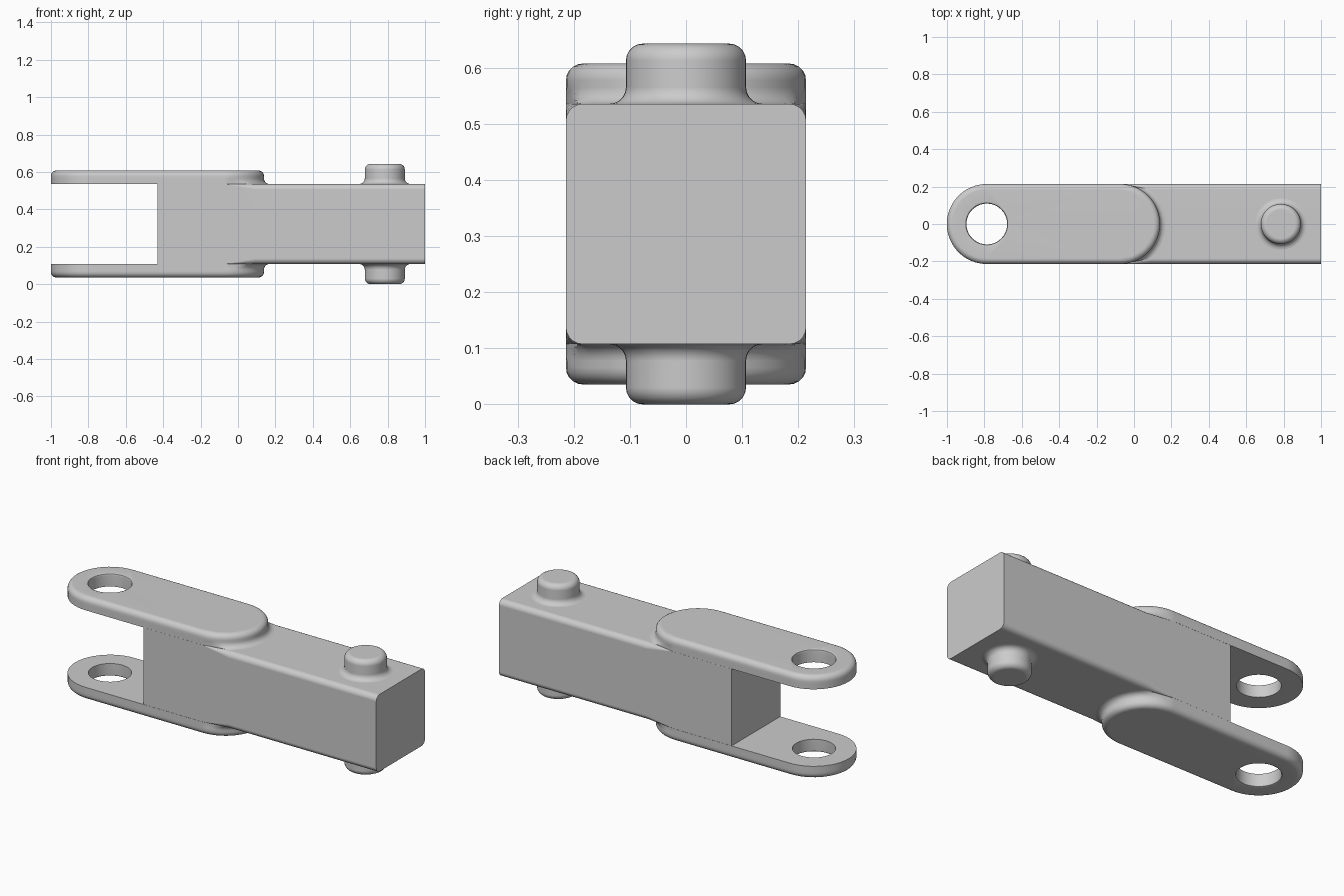
import bpy
import bmesh
from math import sin, cos, pi

if "Cube" in bpy.data.objects:
    bpy.data.objects.remove(bpy.data.objects["Cube"], do_unlink=True)

MID = 0.3215     # height of the symmetry plane
HALF = 0.214     # half width and half height of the arm
EDGE = 0.03      # radius of rounded edges and fillets
LEFT_X, RIGHT_X = -0.787, -0.075   # centres of the plate's round ends
PIN_X = 0.785

steel = bpy.data.materials.new("plain_grey")
steel.use_nodes = True
grey = (0.6, 0.6, 0.6, 1)
steel.diffuse_color = grey
steel.node_tree.nodes["Principled BSDF"].inputs["Base Color"].default_value = grey


def make_object(name, bm):
    bmesh.ops.recalc_face_normals(bm, faces=bm.faces[:])
    mesh = bpy.data.meshes.new(name)
    bm.to_mesh(mesh)
    bm.free()
    mesh.materials.append(steel)
    obj = bpy.data.objects.new(name, mesh)
    bpy.context.collection.objects.link(obj)
    bpy.ops.object.select_all(action="DESELECT")
    obj.select_set(True)
    bpy.context.view_layer.objects.active = obj
    bpy.ops.object.shade_smooth_by_angle(angle=pi / 5)
    weighted = obj.modifiers.new("even_shading", "WEIGHTED_NORMAL")
    weighted.keep_sharp = True


def loft(bm, loops):
    """Skin closed loops of equal length; return the vertex rings."""
    rings = [[bm.verts.new(p) for p in loop] for loop in loops]
    for a, b in zip(rings, rings[1:]):
        for i in range(len(a)):
            j = (i + 1) % len(a)
            bm.faces.new((a[i], a[j], b[j], b[i]))
    return rings


def ring_edges(bm, ring):
    return [bm.edges.get((ring[i - 1], ring[i])) for i in range(len(ring))]


def raised_profile(height, round_radius, steps=5):
    """(offset, height) pairs: base fillet, wall, rounded rim."""
    angles = [pi / 2 * i / steps for i in range(steps + 1)]
    foot = [(EDGE * (1 - sin(a)), EDGE * (1 - cos(a))) for a in angles]
    rim = [(round_radius * (cos(a) - 1), height - round_radius * (1 - sin(a)))
           for a in angles]
    return foot + rim


def circle(x, radius, z, count=48):
    return [(x + radius * cos(2 * pi * i / count),
             radius * sin(2 * pi * i / count), z) for i in range(count)]


def corner_radius(x):
    """The arm's long edges turn from square to round beyond the plates."""
    t = min(max((x + 0.07) / 0.16, 0), 1)
    return 0.001 + (EDGE - 0.001) * t


# Arm: rounded rectangle sections along x
def arm_section(x, steps=5):
    r = corner_radius(x)
    points = []
    for k in range(4):
        sy, sz = ((1, 1), (-1, 1), (-1, -1), (1, -1))[k]
        for i in range(steps + 1):
            a = pi / 2 * (k + i / steps)
            points.append((x, sy * (HALF - r) + r * cos(a),
                           MID + sz * (HALF - r) + r * sin(a)))
    return points


bm = bmesh.new()
sections = loft(bm, [arm_section(x) for x in (-0.43, -0.07, -0.02, 0.04, 0.09, 1)])
bm.faces.new(sections[0])
bm.faces.new(sections[-1])
make_object("arm", bm)


# Fork plate outline: round eye end, straight sides, filleted pad end
def plate_loop(offset, z, steps=24):
    points = []
    for i in range(steps + 1):
        a = -pi / 2 + pi * i / steps
        x = RIGHT_X + (HALF + offset) * cos(a)
        y = (HALF + offset) * sin(a)
        if offset > 0:
            limit = HALF - corner_radius(x) + 0.001
            y = min(max(y, -limit), limit)
        points.append((x, y, z))
    r = HALF + min(offset, 0)
    for i in range(steps + 1):
        a = pi / 2 + pi * i / steps
        points.append((LEFT_X + r * cos(a), r * sin(a), z))
    return points


for side, label in ((1, "upper"), (-1, "lower")):
    def level(h):
        return MID + side * (HALF + h)

    # Fork plate with an eye hole
    bm = bmesh.new()
    thick = 0.072
    outer = loft(bm, [plate_loop(d, level(h))
                      for d, h in raised_profile(thick, EDGE)])
    hole = loft(bm, [circle(LEFT_X, r, level(h)) for r, h in
                     ((0.109, 0), (0.109, thick - 0.012),
                      (0.112, thick - 0.004), (0.12, thick))])
    for k in (0, -1):
        edges = ring_edges(bm, outer[k]) + ring_edges(bm, hole[k])
        bmesh.ops.triangle_fill(bm, use_beauty=True, edges=edges)
    make_object(label + "_fork_plate", bm)

    # Pin stub
    bm = bmesh.new()
    rings = loft(bm, [circle(PIN_X, 0.107 + d, level(h))
                      for d, h in raised_profile(MID - HALF, EDGE)])
    bm.faces.new(rings[-1])
    make_object(label + "_pin", bm)
